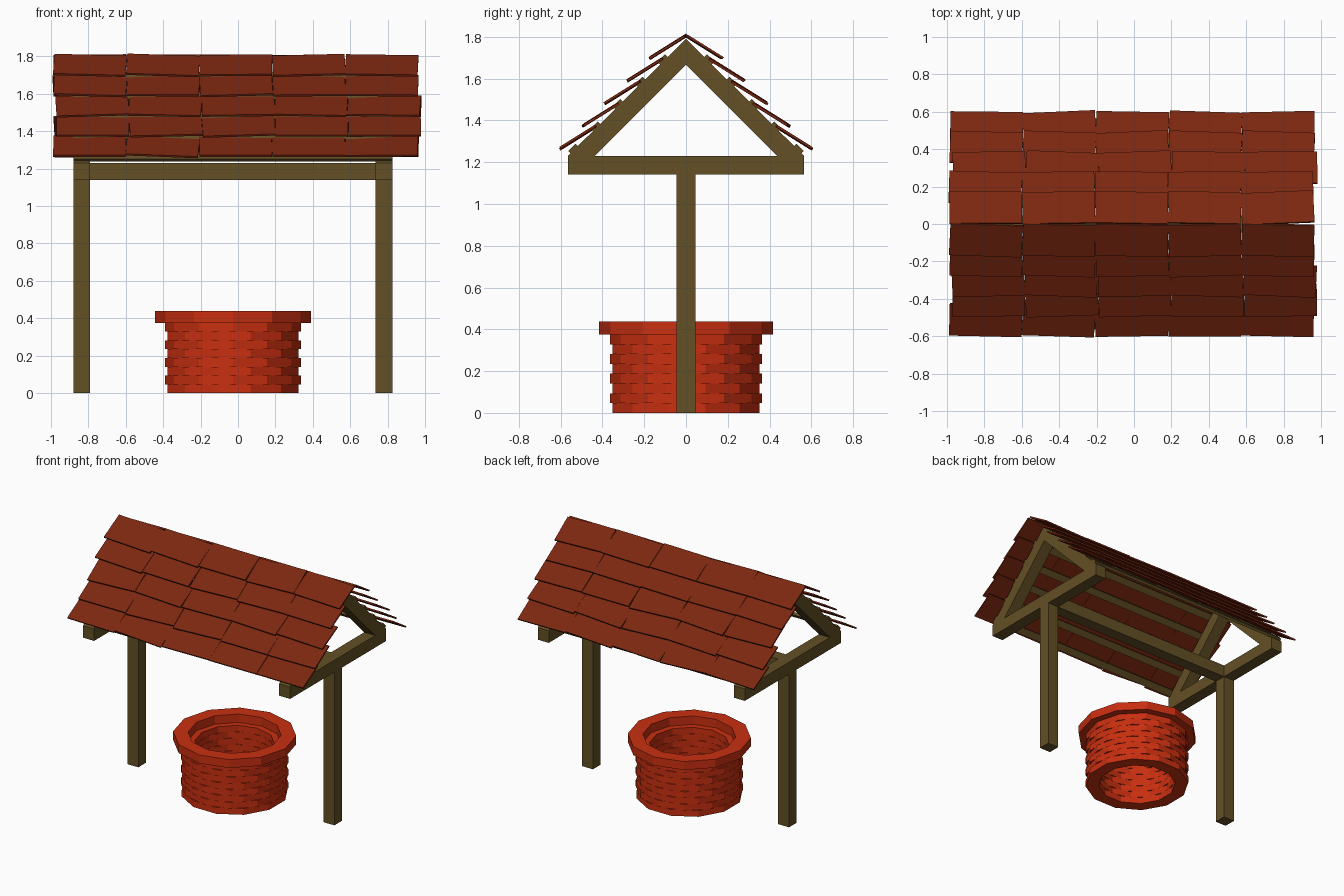
import bpy, bmesh, math, random
from mathutils import Matrix, Vector

if "Cube" in bpy.data.objects:
    bpy.data.objects.remove(bpy.data.objects["Cube"])

random.seed(4)
CX = -0.0275                      # centre of frame and well


def material(name, rgb):
    m = bpy.data.materials.new(name)
    m.diffuse_color = (*rgb, 1)
    m.use_nodes = True
    m.node_tree.nodes["Principled BSDF"].inputs["Base Color"].default_value = m.diffuse_color
    return m


WOOD = material("brown wood", (0.125, 0.08, 0.018))
TILE = material("dark red shingle", (0.2, 0.02, 0.005))
BRICK = material("bright red brick", (0.58, 0.028, 0.005))


def finish(bm, name, mat):
    bmesh.ops.recalc_face_normals(bm, faces=bm.faces)
    me = bpy.data.meshes.new(name)
    bm.to_mesh(me)
    bm.free()
    me.materials.append(mat)
    ob = bpy.data.objects.new(name, me)
    bpy.context.collection.objects.link(ob)
    return ob


def add_box(bm, centre, size, rot=Matrix.Identity(4)):
    m = Matrix.Translation(centre) @ rot @ Matrix.Diagonal((*size, 1))
    bmesh.ops.create_cube(bm, size=1, matrix=m)


def box(name, centre, size, mat):
    bm = bmesh.new()
    add_box(bm, centre, size)
    return finish(bm, name, mat)


def add_ring(bm, r_in, r_out, z0, z1, turn, n=12):
    # square-section ring with n flat sides
    loops = []
    for r, z in ((r_out, z0), (r_out, z1), (r_in, z1), (r_in, z0)):
        loops.append([bm.verts.new((CX + r * math.cos(turn + i * math.tau / n),
                                    r * math.sin(turn + i * math.tau / n), z)) for i in range(n)])
    for k in range(4):
        a, b = loops[k], loops[(k + 1) % 4]
        for i in range(n):
            j = (i + 1) % n
            bm.faces.new((a[i], a[j], b[j], b[i]))


# Well wall: brick courses, each turned half a brick
bm = bmesh.new()
H = 0.375 / 8
for row in range(8):
    add_ring(bm, 0.27, 0.363, row * H, (row + 1) * H, math.radians(15 * ((row + 1) % 2)))
finish(bm, "well_wall", BRICK)

# Well rim
bm = bmesh.new()
add_ring(bm, 0.315, 0.417, 0.375, 0.438, 0)
finish(bm, "well_rim", BRICK)

# Posts, tie beams and rafters at both ends
PROFILE = [(0.565, 1.23), (0, 1.79), (-0.565, 1.23), (-0.435, 1.23), (0, 1.666), (0.435, 1.23)]
for side, x in (("left", CX - 0.8075), ("right", CX + 0.8075)):
    box(side + "_post", (x, 0, 0.57), (0.09, 0.09, 1.14), WOOD)
    box(side + "_tie_beam", (x, 0, 1.185), (0.09, 1.13, 0.09), WOOD)
    bm = bmesh.new()
    f = bm.faces.new([bm.verts.new((x - 0.045, y, z)) for y, z in PROFILE])
    ext = bmesh.ops.extrude_face_region(bm, geom=[f], use_keep_orig=True)
    verts = [v for v in ext["geom"] if isinstance(v, bmesh.types.BMVert)]
    bmesh.ops.translate(bm, verts=verts, vec=(0.09, 0, 0))
    finish(bm, side + "_rafters", WOOD)

# Long beam between the posts
box("cross_beam", (CX, 0, 1.185), (1.525, 0.09, 0.09), WOOD)

# Roof battens and shingles on both slopes
SLOPE = math.radians(32)


def slope_matrix(s, angle):
    down = Vector((0, s * math.cos(angle), -math.sin(angle)))
    normal = Vector((0, s * math.sin(angle), math.cos(angle)))
    return Matrix((down.cross(normal), down, normal)).transposed().to_4x4()


for s, label in ((-1, "front"), (1, "back")):
    bm = bmesh.new()
    for k in range(5):
        y = 0.535 - 0.107 * k
        add_box(bm, (CX, s * (y + 0.004), 1.79 - y + 0.008), (1.705, 0.05, 0.02),
                slope_matrix(s, math.radians(45)))
    finish(bm, label + "_battens", WOOD)

    bm = bmesh.new()
    for row in range(5):
        y, z = 0.172 + 0.107 * row, 1.698 - 0.108 * row
        shift = random.uniform(-0.012, 0.012)
        for col in range(5):
            x = -0.005 + shift + 0.39 * (col - 2)
            wob = (Matrix.Rotation(math.radians(random.uniform(-3, 3)), 4, 'Z')
                   @ Matrix.Rotation(math.radians(random.uniform(-1, 1)), 4, 'Y'))
            add_box(bm, (x, s * (y - 0.086), z + 0.054), (0.388, 0.198, 0.011),
                    slope_matrix(s, SLOPE) @ wob)
    finish(bm, label + "_shingles", TILE)
